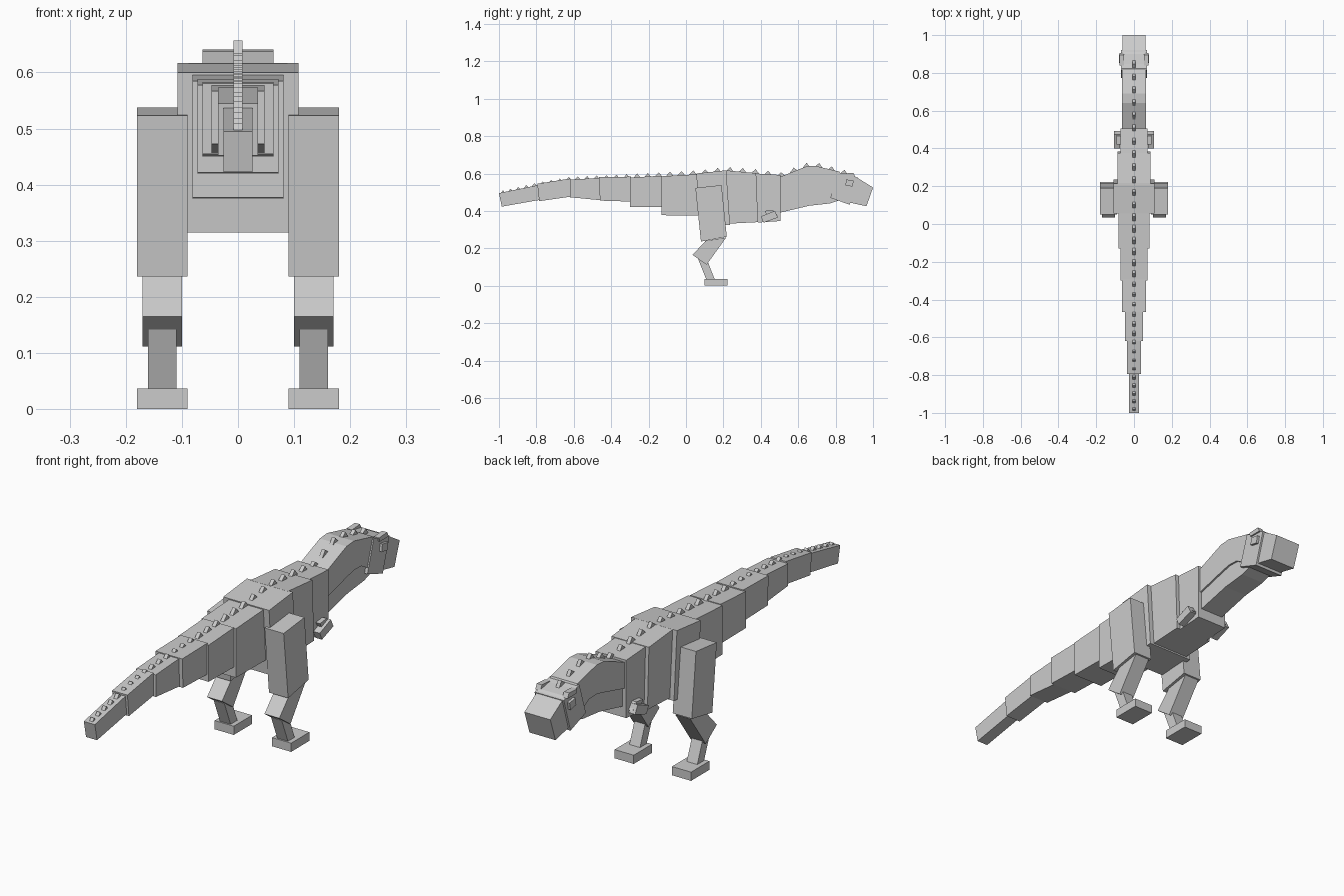
import bpy


def slab(name, profile, x0, x1):
    """Extrude a (y, z) side profile between two x positions."""
    n = len(profile)
    verts = [(x, y, z) for x in (x0, x1) for y, z in profile]
    faces = [tuple(range(n)), tuple(range(2 * n - 1, n - 1, -1))]
    faces += [(i, i + n, (i + 1) % n + n, (i + 1) % n) for i in range(n)]
    me = bpy.data.meshes.new(name)
    me.from_pydata(verts, [], faces)
    ob = bpy.data.objects.new(name, me)
    bpy.context.collection.objects.link(ob)
    # consistent outward normals
    import bmesh
    bm = bmesh.new()
    bm.from_mesh(me)
    bmesh.ops.recalc_face_normals(bm, faces=bm.faces)
    bm.to_mesh(me)
    bm.free()
    return ob


def pair(name, profile, x0, x1):
    slab(name + "_right", profile, x0, x1)
    slab(name + "_left", profile, -x1, -x0)


def body(name, profile, half):
    slab(name, profile, -half, half)


# Tail, tip to base
body("tail_tip", [(-1, .495), (-.79, .538), (-.775, .46), (-.985, .423)], .026)
body("tail_2", [(-.795, .545), (-.62, .573), (-.612, .477), (-.785, .452)], .036)
body("tail_3", [(-.62, .567), (-.455, .577), (-.455, .457), (-.62, .473)], .047)
body("tail_4", [(-.465, .58), (-.295, .583), (-.295, .45), (-.46, .455)], .063)
body("tail_5", [(-.30, .578), (-.13, .588), (-.13, .42), (-.30, .422)], .072)
body("tail_6", [(-.13, .585), (.08, .597), (.08, .375), (-.13, .377)], .081)

# Torso
body("hips", [(.055, .60), (.215, .617), (.235, .325), (.075, .315)], .108)
body("belly", [(.21, .617), (.375, .602), (.385, .34), (.23, .332)], .088)
body("chest", [(.37, .60), (.505, .592), (.505, .346), (.385, .338)], .072)

# Neck and throat
body("neck", [(.50, .58), (.64, .637), (.69, .641), (.82, .61), (.86, .53),
              (.80, .48), (.775, .495), (.74, .515), (.69, .517), (.64, .505),
              (.50, .468)], .063)
body("throat", [(.50, .47), (.64, .507), (.69, .519), (.74, .517), (.775, .497),
                (.83, .46), (.77, .44), (.66, .428), (.50, .39)], .055)

# Head
body("skull", [(.815, .605), (.92, .578), (.875, .433), (.772, .47)], .069)
body("snout", [(.83, .60), (.90, .587), (1, .525), (.965, .425), (.85, .45)], .061)
pair("eye", [(.857, .568), (.897, .562), (.89, .53), (.852, .537)], .06, .08)
pair("brow", [(.84, .60), (.895, .603), (.905, .582), (.845, .582)], .052, .076)

# Legs
pair("thigh", [(.05, .523), (.19, .538), (.218, .262), (.08, .236)], .09, .18)
pair("shin", [(.105, .24), (.215, .258), (.11, .112), (.035, .165)], .10, .17)
pair("ankle", [(.065, .142), (.11, .145), (.155, .03), (.11, .03)], .11, .16)
pair("foot", [(.10, 0), (.10, .037), (.223, .037), (.223, 0)], .09, .18)

# Small arms
pair("upper_arm", [(.42, .40), (.465, .405), (.49, .375), (.44, .365)], .068, .092)
pair("forearm", [(.40, .37), (.475, .40), (.492, .365), (.415, .337)], .075, .105)

# Spine ridge of small wedges following the back line
BACK = [(-1, .493), (-.79, .54), (-.62, .568), (-.3, .58), (.06, .598),
        (.215, .615), (.37, .602), (.505, .584), (.64, .635), (.69, .639),
        (.82, .605), (.92, .575)]


def back_height(y):
    for (ya, za), (yb, zb) in zip(BACK, BACK[1:]):
        if y <= yb:
            return za + (zb - za) * (y - ya) / (yb - ya)
    return BACK[-1][1]


y, count = -.98, 0
while y < .86:
    t = (y + 1) / 1.8
    size = .030 + .020 * min(1, t * 1.4)
    a, b, c = y - size / 2, y + size / 2, y + size * .05
    spike = [(a, back_height(a) - .006), (b, back_height(b) - .006),
             (c, back_height(y) + .012 + .010 * min(1, t * 1.3))]
    count += 1
    body("spine_spike_%d" % count, spike, .008)
    y += .040 + .028 * min(1, t * 1.5)
